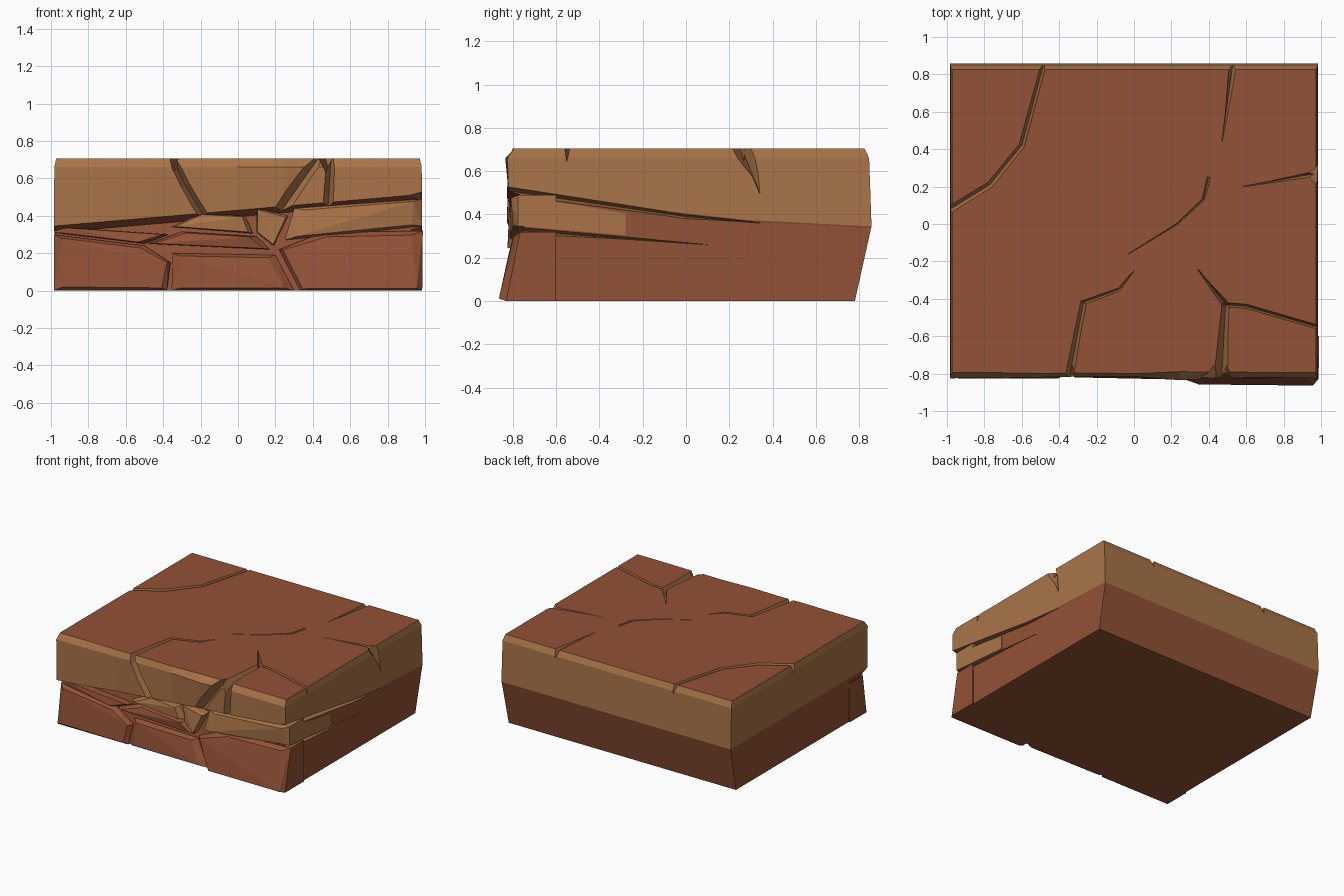
import bpy, bmesh, random
from mathutils import Vector as V

if "Cube" in bpy.data.objects:
    bpy.data.objects.remove(bpy.data.objects["Cube"])
random.seed(4)

def material(name, rgb):
    m = bpy.data.materials.new(name)
    m.diffuse_color = (*rgb, 1)
    m.use_nodes = True
    m.node_tree.nodes["Principled BSDF"].inputs["Base Color"].default_value = m.diffuse_color
    return m

TAN = material("tan_stone", (0.40, 0.175, 0.065))
RED = material("red_stone", (0.29, 0.085, 0.037))

def finish(bm, name, mats):
    bmesh.ops.recalc_face_normals(bm, faces=bm.faces)
    me = bpy.data.meshes.new(name)
    bm.to_mesh(me)
    bm.free()
    for m in mats:
        me.materials.append(m)
    ob = bpy.data.objects.new(name, me)
    bpy.context.collection.objects.link(ob)
    return ob

def loft(bm, rings):
    vs = [[bm.verts.new(p) for p in r] for r in rings]
    n = len(vs[0])
    layers = [[bm.faces.new((a[i], a[(i+1) % n], b[(i+1) % n], b[i])) for i in range(n)]
              for a, b in zip(vs, vs[1:])]
    bm.faces.new(vs[0])
    bm.faces.new(vs[-1])
    return layers

# Slab: stacked outlines; the two stone colours meet on a tilted line
sides = [i / 3 for i in (-1, 1)]
outline = [(i / 4 - 1, -1) for i in range(9)] + [(1, y) for y in sides] + \
          [(1, 1), (0, 1), (-1, 1)] + [(-1, -y) for y in sides]

def split(x, y):
    return .345 + (.085 + .085 * x) * ((1 - y) / 2) ** 1.6

def ring(height, front, back, side, rough=0):
    pts = []
    for x, y in outline:
        fy = y * (-front if y < 0 else back)
        if y == -1 and abs(x) < 1:
            fy += random.uniform(-rough, rough)
        pts.append(V((x * side, fy, height(x, y))))
    return pts

bm = bmesh.new()
layers = loft(bm, [
    ring(lambda x, y: 0, -.79, .78, .975),
    ring(lambda x, y: split(x, y) - (.035 if y == -1 else .008), -.735, .855, .982),
    ring(split, -.82, .857, .984, .012),
    ring(lambda x, y: .66, -.825, .846, .982, .012),
    ring(lambda x, y: .705, -.795, .825, .972, .006)])
for f in layers[2] + layers[3]:
    f.material_index = 1
slab = finish(bm, "slab", [RED, TAN])

# Cracks: V-shaped cutters that taper along a polyline, deeper where wider
def crack(face, w0, w1, *path):
    place, n = {"top": (lambda a, b: V((a, b, .705)), V((0, 0, 1))),
                "front": (lambda a, b: V((a, -.825, b)), V((0, -1, 0))),
                "right": (lambda a, b: V((.982, a, b)), V((1, 0, 0)))}[face]
    pts = [place(a, b) for a, b in path]
    sections = []
    for i, p in enumerate(pts):
        w = w0 + (w1 - w0) * i / (len(pts) - 1)
        t = pts[min(i + 1, len(pts) - 1)] - pts[max(i - 1, 0)]
        s = t.cross(n).normalized() * w * .65
        sections.append([p + n * .03 + s, p + n * .03 - s, p - n * min(.07, 2.5 * w)])
    bm = bmesh.new()
    loft(bm, sections)
    for f in bm.faces:
        f.material_index = 1
    cutter = finish(bm, "crack_cutter", [RED, TAN])
    cutter.hide_render = True
    mod = slab.modifiers.new("crack", "BOOLEAN")
    mod.object, mod.operation, mod.solver = cutter, "DIFFERENCE", "EXACT"

crack("top", .04, .03, (-1.03, .05), (-.77, .21), (-.6, .42), (-.47, .9))
crack("top", .05, .005, (.535, .9), (.47, .44))
crack("top", .035, .005, (1.03, .28), (.58, .2))
crack("top", .022, .006, (.4, .25), (.37, .13), (.23, 0), (-.03, -.16))
crack("top", .005, .05, (0, -.25), (-.08, -.35), (-.27, -.42), (-.36, -.9))
crack("top", .006, .085, (.34, -.24), (.49, -.43), (.465, -.9))
crack("top", .025, .025, (.47, -.43), (.6, -.44), (1.03, -.565))
crack("front", .05, .07, (-.37, .75), (-.28, .56), (-.16, .36))
crack("front", .06, .1, (.46, .75), (.2, .38))
crack("front", .05, .06, (.5, .75), (.48, .42))
crack("right", .13, .006, (.24, .75), (.34, .5))
crack("right", .04, .004, (-.9, .52), (0, .39), (.35, .36))
crack("right", .04, .004, (-.9, .335), (.1, .26))

bpy.context.view_layer.update()
slab.data = bpy.data.meshes.new_from_object(
    slab.evaluated_get(bpy.context.evaluated_depsgraph_get()))
slab.modifiers.clear()
for ob in [o for o in bpy.data.objects if o.name.startswith("crack_cutter")]:
    bpy.data.objects.remove(ob)

# Broken chunks on the front: chamfered hulls of front-view outlines
def hull(bm, name, mat):
    h = bmesh.ops.convex_hull(bm, input=bm.verts)
    inner = {g for g in h["geom_interior"] + h["geom_unused"] if isinstance(g, bmesh.types.BMVert)}
    bmesh.ops.delete(bm, geom=list(inner), context="VERTS")
    return finish(bm, name, [mat])

def chunk(name, mat, y, lean, *corners):
    c = sum((V(p) for p in corners), V((0, 0))) / len(corners)
    bm = bmesh.new()
    for x, z in corners:
        fy = y + lean * z
        q = c + (V((x, z)) - c) * random.uniform(.82, .95)
        bm.verts.new((x, -.6, z))
        bm.verts.new((x, fy + .035, z))
        bm.verts.new((q.x, fy + random.uniform(-.005, .015), q.y))
    hull(bm, name, mat)

chunk("lower_left_chunk", RED, -.84, .15, (-.985, 0), (-.38, 0), (-.36, .15), (-.5, .24), (-.985, .3))
chunk("left_ledge", RED, -.83, .12, (-.985, .31), (-.5, .25), (-.37, .3), (-.95, .34))
chunk("lower_middle_chunk", RED, -.835, .15, (-.355, 0), (.3, 0), (.2, .19), (-.35, .2))
chunk("middle_band", RED, -.83, .1, (-.48, .25), (.17, .22), (.1, .29), (-.3, .315))
chunk("middle_left_stone", TAN, -.805, 0, (-.36, .34), (.08, .305), (.04, .4), (-.2, .41))
chunk("middle_right_stone", TAN, -.82, 0, (.1, .31), (.19, .24), (.27, .4), (.1, .44))
chunk("lower_right_chunk", RED, -.865, .2, (.33, 0), (.985, 0), (.988, .32), (.45, .31), (.22, .22))
chunk("right_ledge", TAN, -.81, 0, (.25, .27), (.985, .345), (.985, .49), (.3, .44))

# Tan strip wrapping from the front onto the right side
bm = bmesh.new()
for x in (.9, .985):
    for y, z in ((-.76, .345), (-.76, .485), (-.28, .405), (-.28, .305)):
        bm.verts.new((x, y, z))
hull(bm, "right_side_strip", TAN)
